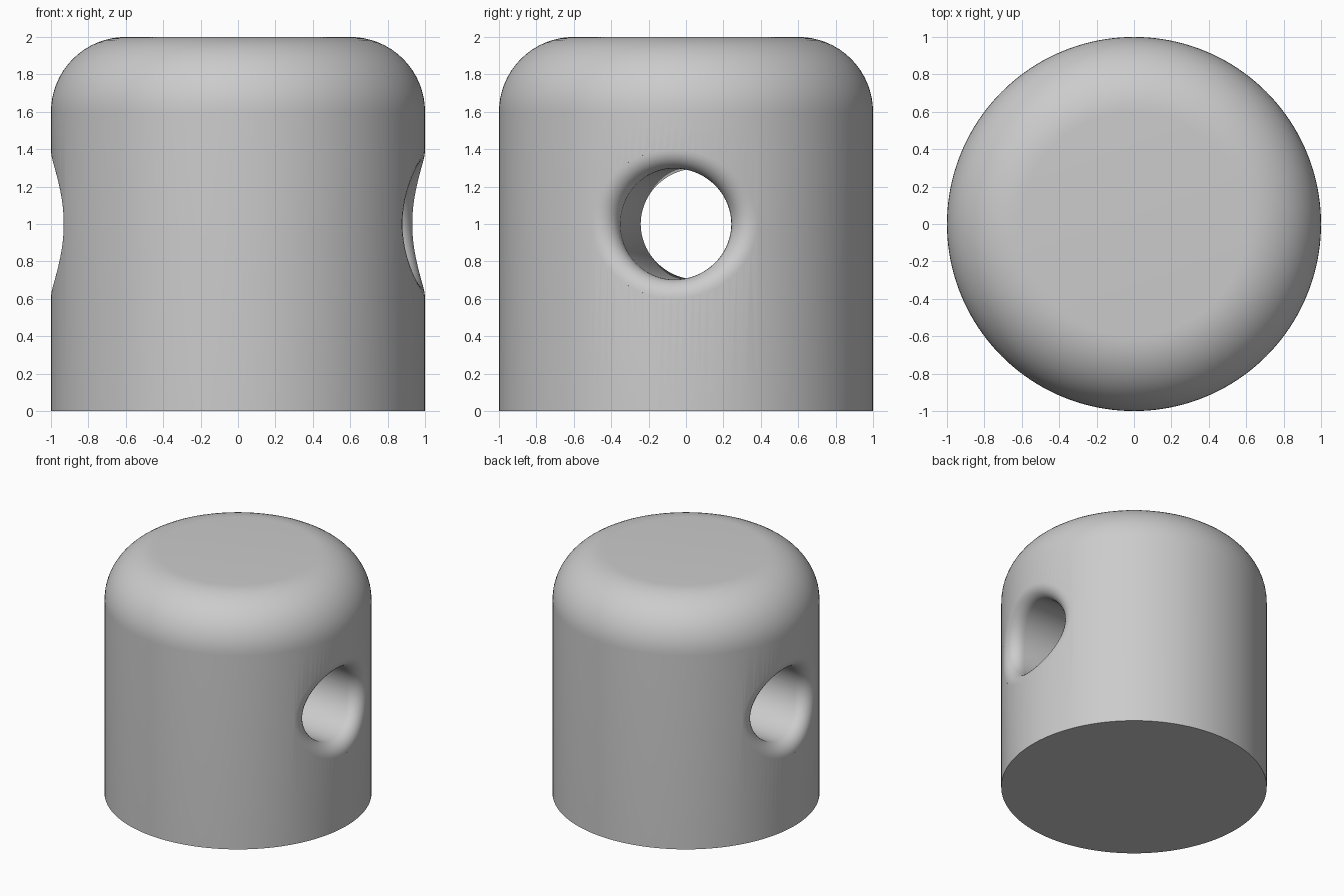
import bpy
import bmesh
import math
from mathutils import Vector

RADIUS, HEIGHT, ROUND = 1.0, 2.0, 0.4      # body
HOLE, LIP, TILT = 0.297, 0.1, -0.067       # cross hole
HOLE_Z = 1.0
BODY_SIDES, HOLE_SIDES, LIP_STEPS = 160, 72, 8

cube = bpy.data.objects.get("Cube")
if cube:
    bpy.data.objects.remove(cube, do_unlink=True)


def skin(name, rings):
    """Closed solid skinned through a list of equal rings, capped at both ends."""
    bm = bmesh.new()
    loops = [[bm.verts.new(p) for p in ring] for ring in rings]
    for a, b in zip(loops, loops[1:]):
        for i in range(len(a)):
            j = (i + 1) % len(a)
            bm.faces.new((a[i], a[j], b[j], b[i]))
    bm.faces.new(loops[0])
    bm.faces.new(loops[-1])
    bmesh.ops.recalc_face_normals(bm, faces=bm.faces)
    mesh = bpy.data.meshes.new(name)
    bm.to_mesh(mesh)
    bm.free()
    obj = bpy.data.objects.new(name, mesh)
    bpy.context.collection.objects.link(obj)
    return obj


def circle(r, z):
    angles = [math.tau * i / BODY_SIDES for i in range(BODY_SIDES)]
    return [(r * math.cos(a), r * math.sin(a), z) for a in angles]


# Body: upright cylinder with a rounded top edge
steps = [math.pi / 2 * i / 16 for i in range(17)]
body = skin("knob_body", [circle(RADIUS, 0)] + [
    circle(RADIUS - ROUND + ROUND * math.cos(a), HEIGHT - ROUND + ROUND * math.sin(a))
    for a in steps])


# Cross hole with rounded lips: a ball rolled round the rim gives each lip section
def lip_section(angle):
    out = Vector((0, math.cos(angle), math.sin(angle)))
    center = out * (HOLE + LIP)
    center.x = math.sqrt((RADIUS - LIP) ** 2 - center.y ** 2)
    normal = Vector((center.x, center.y, 0)).normalized()
    arc = [center + LIP * (-out).slerp(normal, i / LIP_STEPS)
           for i in range(LIP_STEPS + 1)]
    return arc + [arc[-1] + normal * 0.05]


sections = [lip_section(math.tau * i / HOLE_SIDES) for i in range(HOLE_SIDES)]
half = [list(ring) for ring in zip(*sections)]
other = [[Vector((-p.x, p.y, p.z)) for p in ring] for ring in reversed(half)]
# Flat end rings outside the body close the cutter
end = [Vector((1.3, p.y, p.z)) for p in half[-1]]
far = [Vector((-p.x, p.y, p.z)) for p in end]
cutter = skin("hole_cutter", [far] + other + half + [end])
cutter.location.z = HOLE_Z
cutter.rotation_euler.z = TILT
cutter.hide_render = True

cut = body.modifiers.new("cross_hole", 'BOOLEAN')
cut.operation, cut.solver, cut.object = 'DIFFERENCE', 'EXACT', cutter
bpy.context.view_layer.objects.active = body
for obj in bpy.context.selected_objects:
    obj.select_set(False)
body.select_set(True)
bpy.context.view_layer.update()
bpy.ops.object.modifier_apply(modifier=cut.name)
bpy.data.objects.remove(cutter, do_unlink=True)

# Plain grey finish
grey = bpy.data.materials.new("mid_grey")
grey.use_nodes = True
color = (0.6, 0.6, 0.6, 1)
grey.diffuse_color = color
grey.node_tree.nodes["Principled BSDF"].inputs["Base Color"].default_value = color
body.data.materials.clear()
body.data.materials.append(grey)
bpy.ops.object.shade_smooth_by_angle(angle=math.radians(35))
